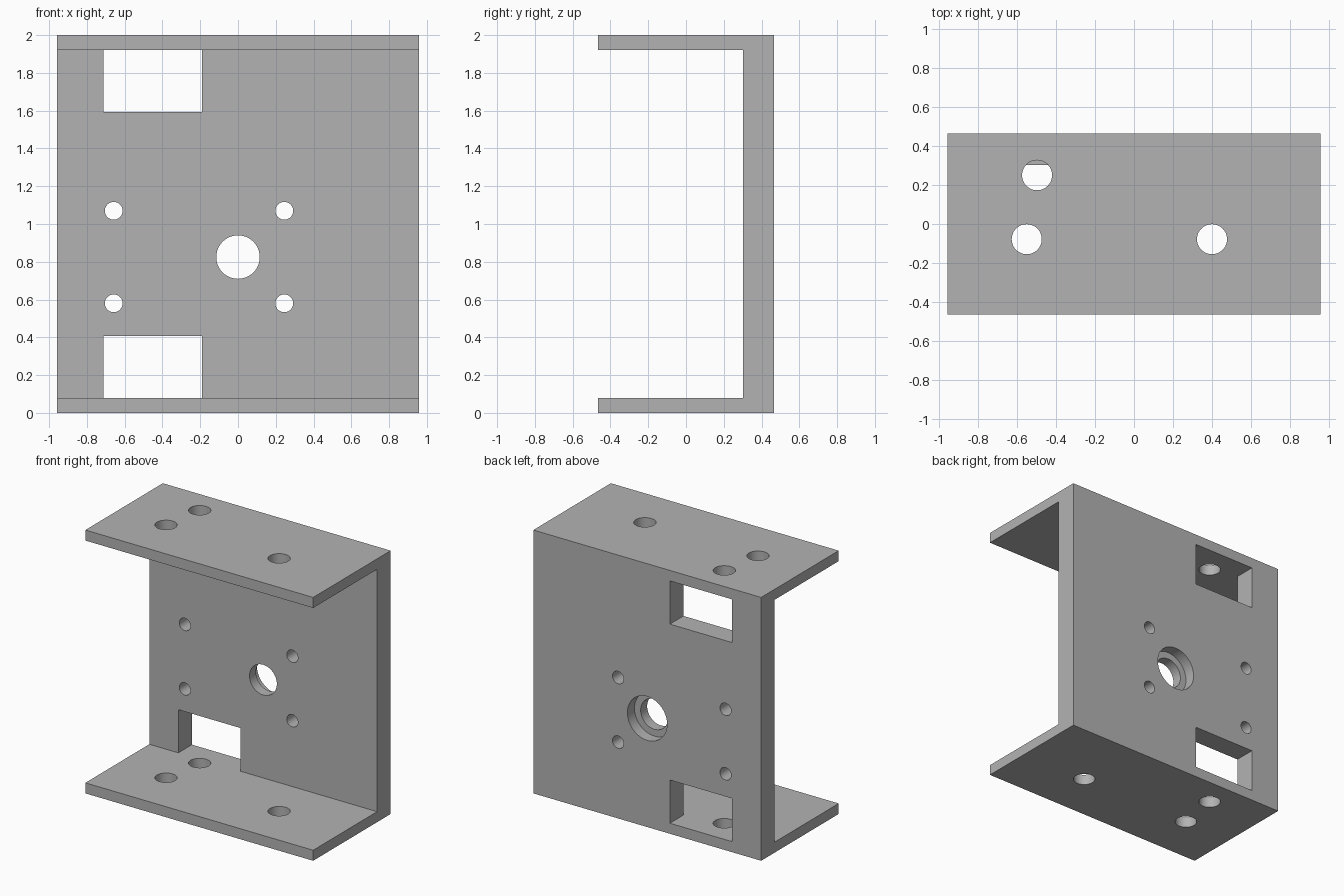
import bpy, math

cube = bpy.data.objects.get("Cube")
if cube:
    bpy.data.objects.remove(cube, do_unlink=True)

HALF_X, HALF_Y, HEIGHT = 0.957, 0.465, 2.0
FLANGE, WEB_FRONT = 0.08, 0.302
WEB_MID = (WEB_FRONT + HALF_Y) / 2

grey = bpy.data.materials.new("plain grey")
grey.use_nodes = True
colour = (0.45, 0.45, 0.45, 1)
grey.diffuse_color = colour
grey.node_tree.nodes["Principled BSDF"].inputs["Base Color"].default_value = colour


def extruded_profile(name, points, x0, x1):
    """Extrude a (y, z) outline along x."""
    n = len(points)
    verts = [(x, y, z) for x in (x0, x1) for y, z in points]
    faces = [tuple(reversed(range(n))), tuple(range(n, 2 * n))]
    faces += [(i, (i + 1) % n, n + (i + 1) % n, n + i) for i in range(n)]
    mesh = bpy.data.meshes.new(name)
    mesh.from_pydata(verts, [], faces)
    mesh.materials.append(grey)
    obj = bpy.data.objects.new(name, mesh)
    bpy.context.collection.objects.link(obj)
    return obj


def cut(target, cutter):
    """Subtract the cutter from the target, then discard it."""
    cutter.hide_render = True
    cutter.data.materials.append(grey)
    mod = target.modifiers.new("cut", 'BOOLEAN')
    mod.operation, mod.solver, mod.object = 'DIFFERENCE', 'EXACT', cutter
    bpy.ops.object.select_all(action='DESELECT')
    bpy.context.view_layer.objects.active = target
    target.select_set(True)
    bpy.ops.object.modifier_apply(modifier=mod.name)
    bpy.data.objects.remove(cutter, do_unlink=True)


def drill(target, centre, radius, depth, along_y=False):
    bpy.ops.mesh.primitive_cylinder_add(
        vertices=48, radius=radius, depth=depth, location=centre,
        rotation=(math.pi / 2 if along_y else 0, 0, 0))
    cut(target, bpy.context.object)


# Channel: upright web at the back with two flanges reaching forward
outline = [(-HALF_Y, 0), (HALF_Y, 0), (HALF_Y, HEIGHT), (-HALF_Y, HEIGHT),
           (-HALF_Y, HEIGHT - FLANGE), (WEB_FRONT, HEIGHT - FLANGE),
           (WEB_FRONT, FLANGE), (-HALF_Y, FLANGE)]
bracket = extruded_profile("channel_bracket", outline, -HALF_X, HALF_X)

# Rectangular windows in the web, flush with each flange
win_l, win_r, win_h = -0.713, -0.19, 0.328
for z in (FLANGE + win_h / 2, HEIGHT - FLANGE - win_h / 2):
    bpy.ops.mesh.primitive_cube_add(size=1, location=((win_l + win_r) / 2, WEB_MID, z))
    window = bpy.context.object
    window.scale = (win_r - win_l, 0.3, win_h)
    cut(bracket, window)

# Shaft hole with a wider counterbore from the back
drill(bracket, (0, WEB_MID, 0.825), 0.115, 0.4, True)
drill(bracket, (0, HALF_Y, 0.825), 0.167, 0.17, True)

# Four small mounting holes in the web
for x in (-0.658, 0.245):
    for z in (0.58, 1.07):
        drill(bracket, (x, WEB_MID, z), 0.047, 0.4, True)

# Three holes through each flange
for x, y in ((-0.55, -0.078), (0.4, -0.078), (-0.497, 0.25)):
    for z in (FLANGE / 2, HEIGHT - FLANGE / 2):
        drill(bracket, (x, y, z), 0.077, 0.16)

bpy.ops.object.select_all(action='DESELECT')
bracket.select_set(True)
bpy.context.view_layer.objects.active = bracket
bpy.ops.object.shade_smooth_by_angle(angle=math.radians(30))
